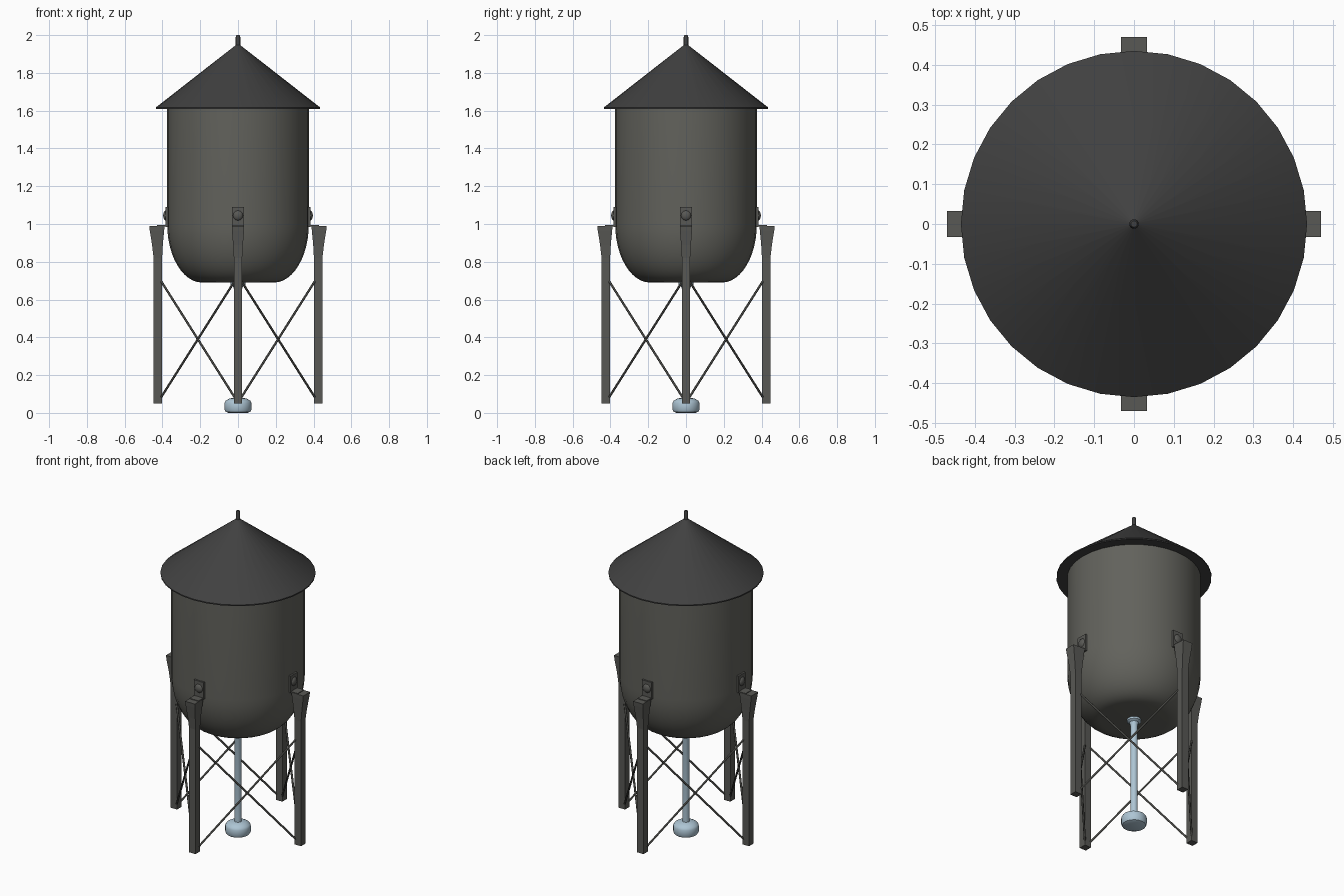
import bpy, bmesh, math
from mathutils import Vector, Matrix

if "Cube" in bpy.data.objects:
    bpy.data.objects.remove(bpy.data.objects["Cube"])


def material(name, rgb):
    m = bpy.data.materials.new(name)
    m.diffuse_color = (*rgb, 1)
    m.use_nodes = True
    m.node_tree.nodes["Principled BSDF"].inputs["Base Color"].default_value = m.diffuse_color
    return m


TANK = material("tank grey", (0.122, 0.122, 0.107))
ROOF = material("roof charcoal", (0.052, 0.052, 0.052))
LEG = material("leg grey", (0.098, 0.098, 0.090))
ROD = material("rod dark grey", (0.06, 0.06, 0.054))
PIPE = material("pipe pale blue", (0.42, 0.56, 0.66))


def finish(name, bm, mat, angle=None):
    bmesh.ops.remove_doubles(bm, verts=bm.verts, dist=1e-5)
    bmesh.ops.recalc_face_normals(bm, faces=bm.faces)
    me = bpy.data.meshes.new(name)
    bm.to_mesh(me)
    bm.free()
    me.materials.append(mat)
    ob = bpy.data.objects.new(name, me)
    bpy.context.collection.objects.link(ob)
    if angle:
        bpy.ops.object.select_all(action='DESELECT')
        ob.select_set(True)
        bpy.context.view_layer.objects.active = ob
        bpy.ops.object.shade_smooth_by_angle(angle=math.radians(angle))
    return ob


def loft(bm, rings):
    """Skin a list of equal-length vertex rings and cap both ends."""
    rows = [[bm.verts.new(p) for p in ring] for ring in rings]
    n = len(rows[0])
    for a, b in zip(rows, rows[1:]):
        for i in range(n):
            bm.faces.new((a[i], a[(i + 1) % n], b[(i + 1) % n], b[i]))
    bm.faces.new(rows[0])
    bm.faces.new(rows[-1])


def lathe(name, profile, sides, mat, angle=35):
    bm = bmesh.new()
    loft(bm, [[(r * math.cos(2 * math.pi * i / sides), r * math.sin(2 * math.pi * i / sides), z)
               for i in range(sides)] for r, z in profile])
    return finish(name, bm, mat, angle)


def box_rings(sections):
    """Rectangular sections: (inner x, outer x, half width, z)."""
    return [[(a, -w, z), (b, -w, z), (b, w, z), (a, w, z)] for a, b, w, z in sections]


def rod(bm, p, q, radius, sides=8):
    p, q = Vector(p), Vector(q)
    d = q - p
    m = Matrix.Translation((p + q) / 2) @ d.to_track_quat('Z', 'Y').to_matrix().to_4x4()
    bmesh.ops.create_cone(bm, cap_ends=True, segments=sides, radius1=radius,
                          radius2=radius, depth=d.length, matrix=m)


# Tank with rounded bowl bottom
bowl = [(0.19 + 0.185 * math.sin(t), 1.0 - 0.31 * math.cos(t))
        for t in [math.pi / 2 * k / 12 for k in range(13)]]
lathe("tank", bowl + [(0.375, 1.615)], 32, TANK)

# Conical roof with thin lip, and spike on top
lathe("roof", [(0.37, 1.61), (0.435, 1.61), (0.435, 1.617), (0.008, 1.95)], 32, ROOF)
lathe("roof_spike", [(0.012, 1.93), (0.012, 1.99), (0.008, 2.0)], 12, ROOF)

# Outlet pipe with top flange and foot
lathe("outlet_pipe", [(0.05, 0.0), (0.066, 0.006), (0.072, 0.018), (0.072, 0.052), (0.066, 0.064),
                      (0.045, 0.076), (0.021, 0.08), (0.021, 0.655), (0.026, 0.67),
                      (0.04, 0.678), (0.04, 0.695)], 24, PIPE)

# Legs, brackets, bolts and cross braces, repeated four times
for i, side in enumerate(("right", "back", "left", "front")):
    turn = Matrix.Rotation(i * math.pi / 2, 4, 'Z')

    bm = bmesh.new()
    loft(bm, box_rings([(0.402, 0.447, 0.022, 0.05), (0.402, 0.447, 0.022, 0.82),
                        (0.398, 0.455, 0.026, 0.89), (0.391, 0.467, 0.032, 0.965),
                        (0.389, 0.47, 0.033, 0.99)]))
    bm.transform(turn)
    finish(side + "_leg", bm, LEG)

    bm = bmesh.new()
    loft(bm, box_rings([(0.365, 0.384, 0.033, 0.985), (0.365, 0.384, 0.033, 1.09)]))
    loft(bm, box_rings([(0.37, 0.43, 0.031, 0.986), (0.37, 0.43, 0.031, 0.994)]))
    bm.transform(turn)
    finish(side + "_bracket", bm, LEG)

    bm = bmesh.new()
    bmesh.ops.create_uvsphere(bm, u_segments=16, v_segments=10, radius=0.027,
                              matrix=Matrix.Translation((0.38, 0, 1.045)) @ Matrix.Diagonal((0.6, 1, 1, 1)))
    bm.transform(turn)
    finish(side + "_bolt", bm, LEG, 60)

    bm = bmesh.new()
    rod(bm, (0.415, 0.01, 0.07), (0.01, 0.415, 0.71), 0.006)
    rod(bm, (0.415, 0.01, 0.71), (0.01, 0.415, 0.07), 0.006)
    bm.transform(turn)
    finish(side + "_cross_brace", bm, ROD, 50)
